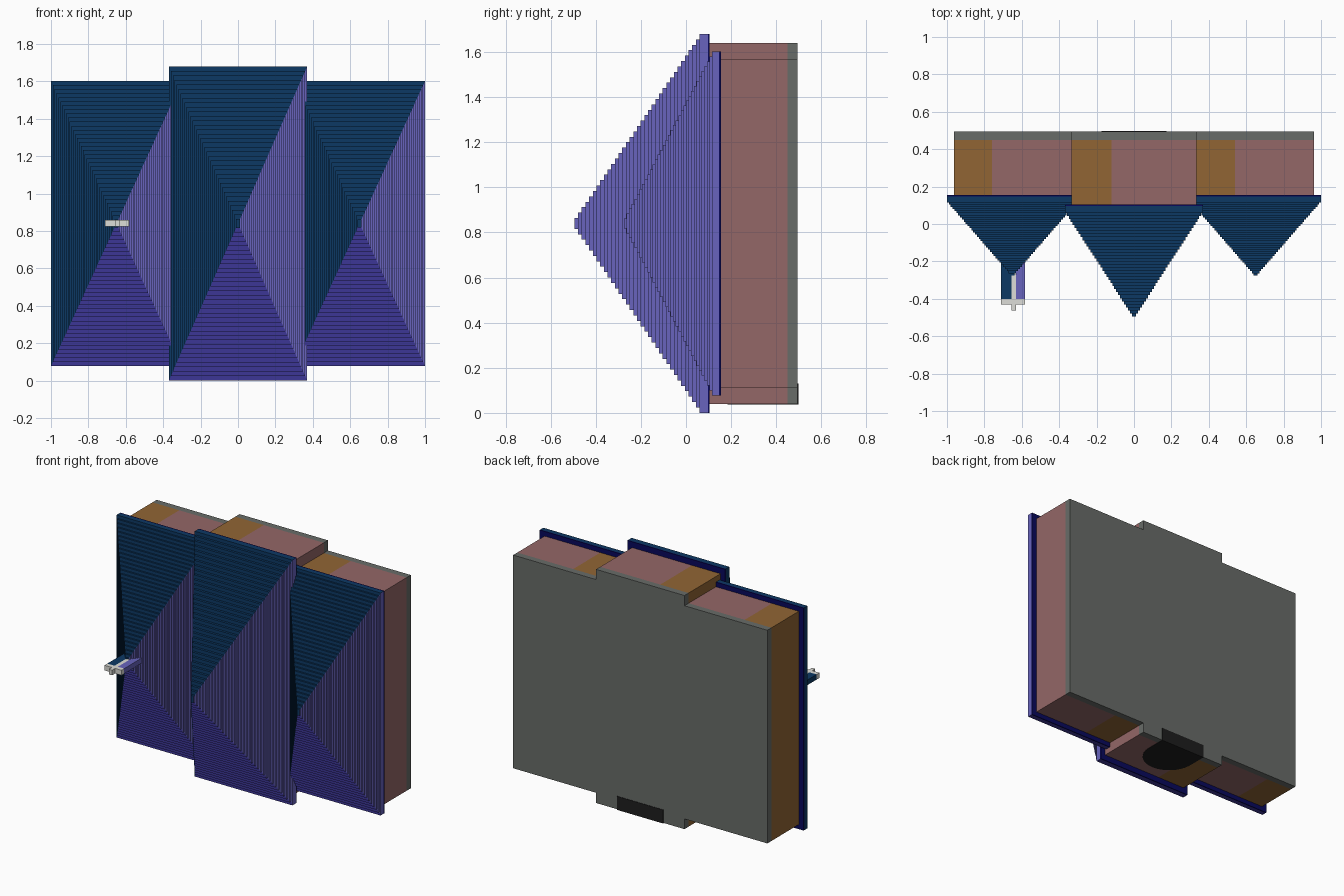
import bpy, bmesh, math

if "Cube" in bpy.data.objects:
    bpy.data.objects.remove(bpy.data.objects["Cube"])


def material(name, rgb):
    lin = [((c / 255 + 0.055) / 1.055) ** 2.4 if c > 10 else c / 255 / 12.92 for c in rgb]
    m = bpy.data.materials.new(name)
    m.diffuse_color = (*lin, 1)
    m.use_nodes = True
    m.node_tree.nodes["Principled BSDF"].inputs["Base Color"].default_value = m.diffuse_color
    return m


teal = material("deep_teal", (12, 56, 100))
lilac = material("lilac", (104, 100, 190))
indigo = material("indigo", (60, 54, 150))
navy = material("navy", (8, 8, 92))
pink = material("dusty_pink", (148, 103, 103))
ochre = material("ochre", (145, 101, 52))
grey = material("grey", (104, 108, 104))
black = material("black", (30, 30, 30))
white = material("off_white", (222, 222, 216))


def finish(name, bm, mats):
    bmesh.ops.recalc_face_normals(bm, faces=bm.faces)
    me = bpy.data.meshes.new(name)
    bm.to_mesh(me)
    bm.free()
    for m in mats:
        me.materials.append(m)
    ob = bpy.data.objects.new(name, me)
    bpy.context.collection.objects.link(ob)
    return ob


def box(name, x, y, z, mat):
    bm = bmesh.new()
    bmesh.ops.create_cube(bm, size=1)
    for v in bm.verts:
        v.co = [r[0] if c < 0 else r[1] for c, r in zip(v.co, (x, y, z))]
    return finish(name, bm, [mat])


def prism(name, outline, z0, z1, mat):
    bm = bmesh.new()
    face = bm.faces.new([bm.verts.new((x, y, z0)) for x, y in outline])
    ext = bmesh.ops.extrude_face_region(bm, geom=[face])
    for v in ext["geom"]:
        if isinstance(v, bmesh.types.BMVert):
            v.co.z = z1
    return finish(name, bm, [mat])


CZ = 0.84
STEPS = 35


def stepped_pyramid(name, cx, hx, hz, back, edge, tip):
    """Mitred stepped pyramid: rings alternate between risers and treads."""
    rings = [(1, back), (1, back - 0.008), (1, edge)]
    for i in range(1, STEPS):
        s = 1 - i / STEPS
        rings.append((s, edge + (tip - edge) * (i - 1) / (STEPS - 1)))
        rings.append((s, edge + (tip - edge) * i / (STEPS - 1)))
    bm = bmesh.new()
    corners = [(-1, 1), (1, 1), (1, -1), (-1, -1)]   # sides: top, right, bottom, left
    loops = [[bm.verts.new((cx + a * hx * s, y, CZ + b * hz * s)) for a, b in corners]
             for s, y in rings]
    side_mat = [0, 1, 2, 0]
    for r in range(len(loops) - 1):
        for k in range(4):
            j = (k + 1) % 4
            f = bm.faces.new((loops[r][k], loops[r][j], loops[r + 1][j], loops[r + 1][k]))
            f.material_index = 3 if r == 0 else side_mat[k]
    bm.faces.new(loops[0]).material_index = 3
    bm.faces.new(loops[-1])
    return finish(name, bm, [teal, lilac, indigo, navy])


# Stepped pyramid fronts
stepped_pyramid("center_front", 0, 0.37, 0.84, 0.105, 0.06, -0.495)
for label, s in (("left", -1), ("right", 1)):
    stepped_pyramid(label + "_front", s * 0.65, 0.35, 0.762, 0.155, 0.115, -0.275)

# Cabinet bodies: ochre left strip, pink remainder, grey back board
for label, x0, x1, split, y0, z0, z1 in (
        ("left", -0.963, -0.335, -0.76, 0.155, 0.11, 1.57),
        ("center", -0.335, 0.335, -0.12, 0.105, 0.04, 1.64),
        ("right", 0.335, 0.963, 0.54, 0.155, 0.11, 1.57)):
    box(label + "_body_ochre", (x0, split), (y0, 0.45), (z0, z1), ochre)
    box(label + "_body_pink", (split, x1), (y0, 0.45), (z0, z1), pink)
    box(label + "_back_board", (x0, x1), (0.45, 0.495), (z0, z1), grey)

# Black arched recess at the bottom of the back, flush with the surfaces
arc = [(0.175 * math.cos(math.pi * i / 16), 0.36 - 0.175 * math.sin(math.pi * i / 16))
       for i in range(17)]
prism("bottom_recess", [(0.175, 0.498)] + arc + [(-0.175, 0.498)], 0.037, 0.13, black)

# Handle on the left front
HZ = (0.823, 0.858)
box("handle_left_side", (-0.71, -0.655), (-0.40, -0.2), HZ, teal)
box("handle_right_side", (-0.63, -0.582), (-0.40, -0.2), HZ, lilac)
box("handle_stem", (-0.655, -0.63), (-0.463, -0.27), HZ, white)
box("handle_bar_left", (-0.71, -0.655), (-0.43, -0.40), HZ, white)
box("handle_bar_right", (-0.63, -0.582), (-0.43, -0.40), HZ, white)
